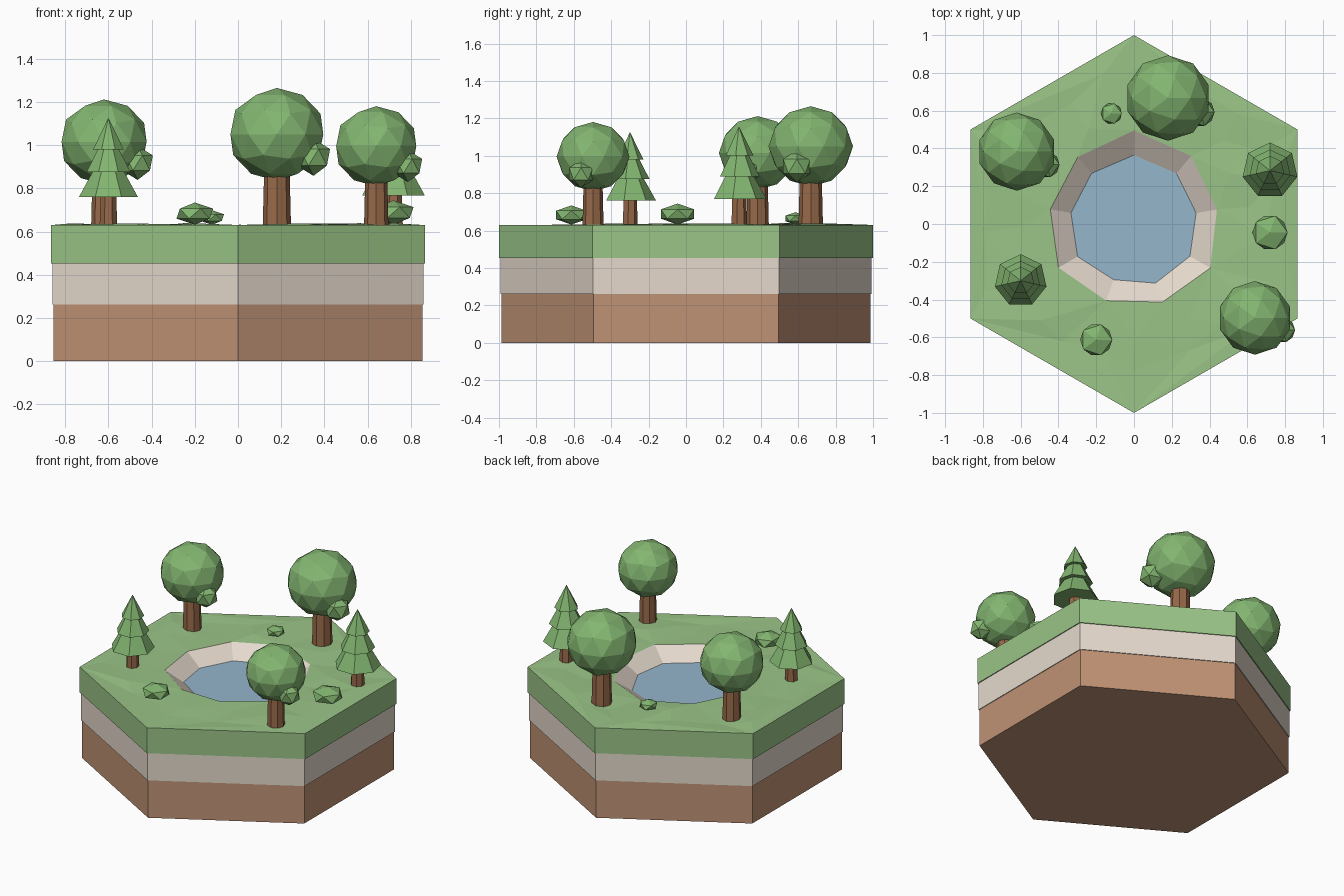
import bpy, bmesh, math, random
from mathutils import Matrix, Vector
from mathutils.geometry import delaunay_2d_cdt

if "Cube" in bpy.data.objects:
    bpy.data.objects.remove(bpy.data.objects["Cube"])

random.seed(4)


def material(name, r, g, b):
    m = bpy.data.materials.new(name)
    m.diffuse_color = (*[(c / 255) ** 2.2 for c in (r, g, b)], 1)
    m.use_nodes = True
    m.node_tree.nodes["Principled BSDF"].inputs["Base Color"].default_value = m.diffuse_color
    return m


GRASS = material("grass", 153, 195, 134)
SAND = material("sand", 228, 216, 203)
DIRT = material("dirt", 190, 145, 116)
WATER = material("water", 148, 180, 202)
LEAF = material("leaf", 130, 180, 112)
BARK = material("bark", 150, 105, 75)


def finish(name, bm, mat, normals=True):
    if normals:
        bmesh.ops.recalc_face_normals(bm, faces=bm.faces)
    me = bpy.data.meshes.new(name)
    bm.to_mesh(me)
    bm.free()
    me.materials.append(mat)
    ob = bpy.data.objects.new(name, me)
    bpy.context.collection.objects.link(ob)
    return ob


def ring(n, r, z, x=0, y=0):
    """Polygon of n points, first point towards +y; r is a number or a list."""
    rs = r if isinstance(r, list) else [r] * n
    return [Vector((x + rs[i] * math.cos(math.pi / 2 - math.tau * i / n),
                    y + rs[i] * math.sin(math.pi / 2 - math.tau * i / n), z))
            for i in range(n)]


def add_loft(bm, rings, caps=True):
    loops = [[bm.verts.new(p) for p in r] for r in rings]
    n = len(loops[0])
    for a, b in zip(loops, loops[1:]):
        for i in range(n):
            j = (i + 1) % n
            bm.faces.new((a[i], a[j], b[j], b[i]))
    if caps:
        bm.faces.new(loops[0])
        bm.faces.new(loops[-1])


def loft(name, rings, mat):
    bm = bmesh.new()
    add_loft(bm, rings)
    return finish(name, bm, mat)


def add_ball(bm, loc, r, squash, sub):
    bmesh.ops.create_icosphere(
        bm, subdivisions=sub, radius=r,
        matrix=Matrix.Translation(loc) @ Matrix.Diagonal((1, 1, squash, 1)))


# Ground layers
TOP = 0.63
loft("dirt_layer", [ring(6, 0.987, 0), ring(6, 0.987, 0.262)], DIRT)
loft("sand_layer", [ring(6, 0.993, 0.262), ring(6, 0.993, 0.453)], SAND)

# Grass layer: uneven triangulated top with a pond hole
rim = ring(9, [.495, .47, .446, .466, .44, .432, .462, .45, .463], TOP)
shore = ring(9, [.365, .35, .334, .342, .333, .314, .345, .339, .35], 0.55)
hexagon = ring(6, 1.0, TOP)
points = hexagon + rim
for _ in range(600):
    p = Vector((random.uniform(-.84, .84), random.uniform(-.95, .95), 0))
    inside = max(abs(p.x), abs(p.x) / 2 + abs(p.y) * 0.866) < 0.8
    if inside and p.length > 0.56 and all((p - q).xy.length > 0.15 for q in points):
        p.z = TOP + random.uniform(-0.006, 0.01)
        points.append(p)
edges = [(i, (i + 1) % 6) for i in range(6)] + [(6 + i, 6 + (i + 1) % 9) for i in range(9)]
_, _, tris, _, _, _ = delaunay_2d_cdt([p.xy for p in points], edges, [], 0, 1e-5)
bm = bmesh.new()
vs = [bm.verts.new(p) for p in points]
for t in tris:
    if not all(6 <= i < 15 for i in t):
        bm.faces.new([vs[i] for i in t])
base = [bm.verts.new((p.x, p.y, 0.453)) for p in hexagon]
for i in range(6):
    j = (i + 1) % 6
    bm.faces.new((vs[i], vs[j], base[j], base[i]))
bm.faces.new(base)
finish("grass_layer", bm, GRASS)

# Pond bank and water
bm = bmesh.new()
add_loft(bm, [rim, shore], caps=False)
for f in bm.faces:
    f.normal_update()
    if f.normal.z < 0:
        f.normal_flip()
finish("pond_bank", bm, SAND, normals=False)
bm = bmesh.new()
f = bm.faces.new([bm.verts.new(p) for p in reversed(shore)])
f.normal_update()
if f.normal.z < 0:
    f.normal_flip()
finish("pond_water", bm, WATER, normals=False)

# Round trees: trunk, large crown and a small side clump
for i, (x, y, z, r) in enumerate([(-.62, .383, 1.015, .207),
                                  (.18, .667, 1.05, .226),
                                  (.64, -.497, .995, .195)]):
    loft(f"round_tree_trunk_{i}", [ring(8, r * .29, TOP - .01, x, y),
                                   ring(8, r * .26, z - r * .7, x, y)], BARK)
    bm = bmesh.new()
    add_ball(bm, (x, y, z), r, 0.95, 2)
    add_ball(bm, (x + r * .75, y - r * .33, z - r * .47), r * .38, 1, 1)
    finish(f"round_tree_crown_{i}", bm, LEAF)

# Pines: trunk and three stacked cone tiers
for i, (x, y, s) in enumerate([(-.60, -.30, 1), (.72, .283, 1.06)]):
    loft(f"pine_trunk_{i}", [ring(7, .042 * s, TOP - .01, x, y),
                             ring(7, .036 * s, TOP + .18 * s, x, y)], BARK)
    bm = bmesh.new()
    for r, z0, z1, r1 in [(.14, .13, .30, .045), (.105, .245, .39, .03), (.073, .35, .493, .002)]:
        add_loft(bm, [ring(7, r * s, TOP + z0 * s, x, y), ring(7, r1 * s, TOP + z1 * s, x, y)])
    finish(f"pine_crown_{i}", bm, LEAF)

# Low bushes
for i, (x, y, r) in enumerate([(-.2, -.613, .095), (.72, -.045, .104), (-.12, .585, .062)]):
    bm = bmesh.new()
    add_ball(bm, (x, y, TOP + r * .56), r, 0.54, 1)
    finish(f"bush_{i}", bm, LEAF)
